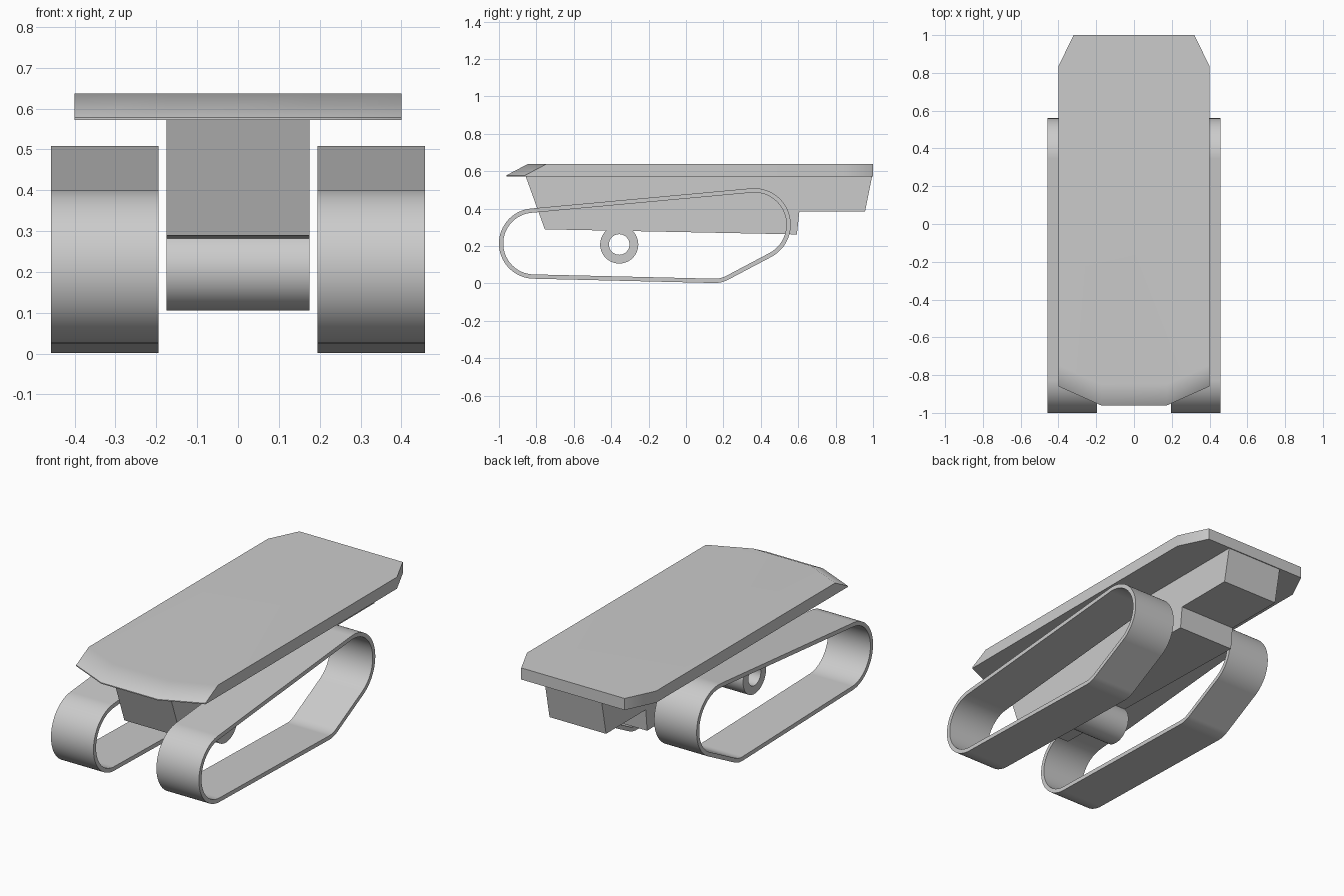
import bpy, bmesh
from math import sin, cos, acos, atan2, hypot, radians, pi
from mathutils import Matrix

if "Cube" in bpy.data.objects:
    bpy.data.objects.remove(bpy.data.objects["Cube"])

GREY = (0.6, 0.6, 0.6, 1)
mat = bpy.data.materials.new("plain grey")
mat.use_nodes = True
mat.diffuse_color = GREY
mat.node_tree.nodes["Principled BSDF"].inputs["Base Color"].default_value = GREY


def finish(name, bm):
    """Clean the mesh, make it an object and smooth its gentle edges."""
    bmesh.ops.remove_doubles(bm, verts=bm.verts, dist=0.0001)
    bmesh.ops.recalc_face_normals(bm, faces=bm.faces)
    mesh = bpy.data.meshes.new(name)
    bm.to_mesh(mesh)
    bm.free()
    mesh.materials.clear()
    mesh.materials.append(mat)
    obj = bpy.data.objects.new(name, mesh)
    bpy.context.collection.objects.link(obj)
    bpy.ops.object.select_all(action='DESELECT')
    obj.select_set(True)
    bpy.context.view_layer.objects.active = obj
    bpy.ops.object.shade_smooth_by_angle(angle=radians(35))
    weighted = obj.modifiers.new("flat face normals", 'WEIGHTED_NORMAL')
    weighted.keep_sharp = True
    return obj


def extrude_profile(name, loops, x_mid, half_width):
    """Extrude (y, z) loops along x; inner loops become holes."""
    curve = bpy.data.curves.new(name + " profile", 'CURVE')
    curve.dimensions = '2D'
    curve.fill_mode = 'BOTH'
    curve.extrude = half_width
    for loop in loops:
        spline = curve.splines.new('POLY')
        spline.points.add(len(loop) - 1)
        for point, (y, z) in zip(spline.points, loop):
            point.co = (y, z, 0, 1)
        spline.use_cyclic_u = True
    temp = bpy.data.objects.new(name + " profile", curve)
    bpy.context.collection.objects.link(temp)
    depsgraph = bpy.context.evaluated_depsgraph_get()
    mesh = bpy.data.meshes.new_from_object(temp.evaluated_get(depsgraph))
    bm = bmesh.new()
    bm.from_mesh(mesh)
    bpy.data.objects.remove(temp)
    bpy.data.meshes.remove(mesh)
    bpy.data.curves.remove(curve)
    # profile x, y, z become world y, z, x
    turn = Matrix(((0, 0, 1, x_mid), (1, 0, 0, 0), (0, 1, 0, 0), (0, 0, 0, 1)))
    bm.transform(turn)
    return finish(name, bm)


def arc(centre, radius, start, end, steps):
    return [(centre[0] + radius * cos(start + (end - start) * i / steps),
             centre[1] + radius * sin(start + (end - start) * i / steps))
            for i in range(steps + 1)]


def belt(wheels, inset):
    """Outline of a belt stretched round wheels given counterclockwise."""
    angles = []
    for (y1, z1, r1), (y2, z2, r2) in zip(wheels, wheels[1:] + wheels[:1]):
        dy, dz = y2 - y1, z2 - z1
        angles.append(atan2(dz, dy) - acos((r1 - r2) / hypot(dy, dz)))
    outline = []
    for i, (y, z, r) in enumerate(wheels):
        start = angles[i - 1]
        sweep = (angles[i] - start) % (2 * pi)
        steps = max(6, int(sweep * 12))
        outline += arc((y, z), r - inset, start, start + sweep, steps)
    return outline


# Tracks: a hollow belt on each side
WHEELS = [(-0.812, 0.213, 0.188), (0.155, 0.152, 0.15), (0.365, 0.314, 0.195)]
for side, name in ((1, "left_track"), (-1, "right_track")):
    extrude_profile(name, [belt(WHEELS, 0), belt(WHEELS, 0.023)], side * 0.3265, 0.1315)

# Hull with the axle sleeve hanging below it
SLEEVE = (-0.357, 0.208)
hull = [(-0.857, 0.572), (-0.755, 0.289)]
hull += arc(SLEEVE, 0.102, radians(133), radians(404.6), 48)
hull += [(0.593, 0.262), (0.606, 0.384), (0.957, 0.384), (0.995, 0.572)]
bore = arc(SLEEVE, 0.055, 0, 2 * pi, 40)[:-1]
extrude_profile("hull", [hull, bore], 0, 0.175)

# Deck plate with cut corners and a sloping front edge
half = [(0.175, -0.96), (0.4, -0.86), (0.4, 0.835), (0.32, 1)]
outline = half + [(-x, y) for x, y in reversed(half)]
bm = bmesh.new()
rings = []
for z, shift in ((0.572, 0), (0.578, 0), (0.637, 0.112)):
    rings.append([bm.verts.new((x, y + (shift if y < 0 else 0), z)) for x, y in outline])
for low, high in zip(rings, rings[1:]):
    for i in range(len(outline)):
        bm.faces.new((low[i - 1], low[i], high[i], high[i - 1]))
bm.faces.new(rings[0])
bm.faces.new(rings[-1])
finish("deck", bm)
